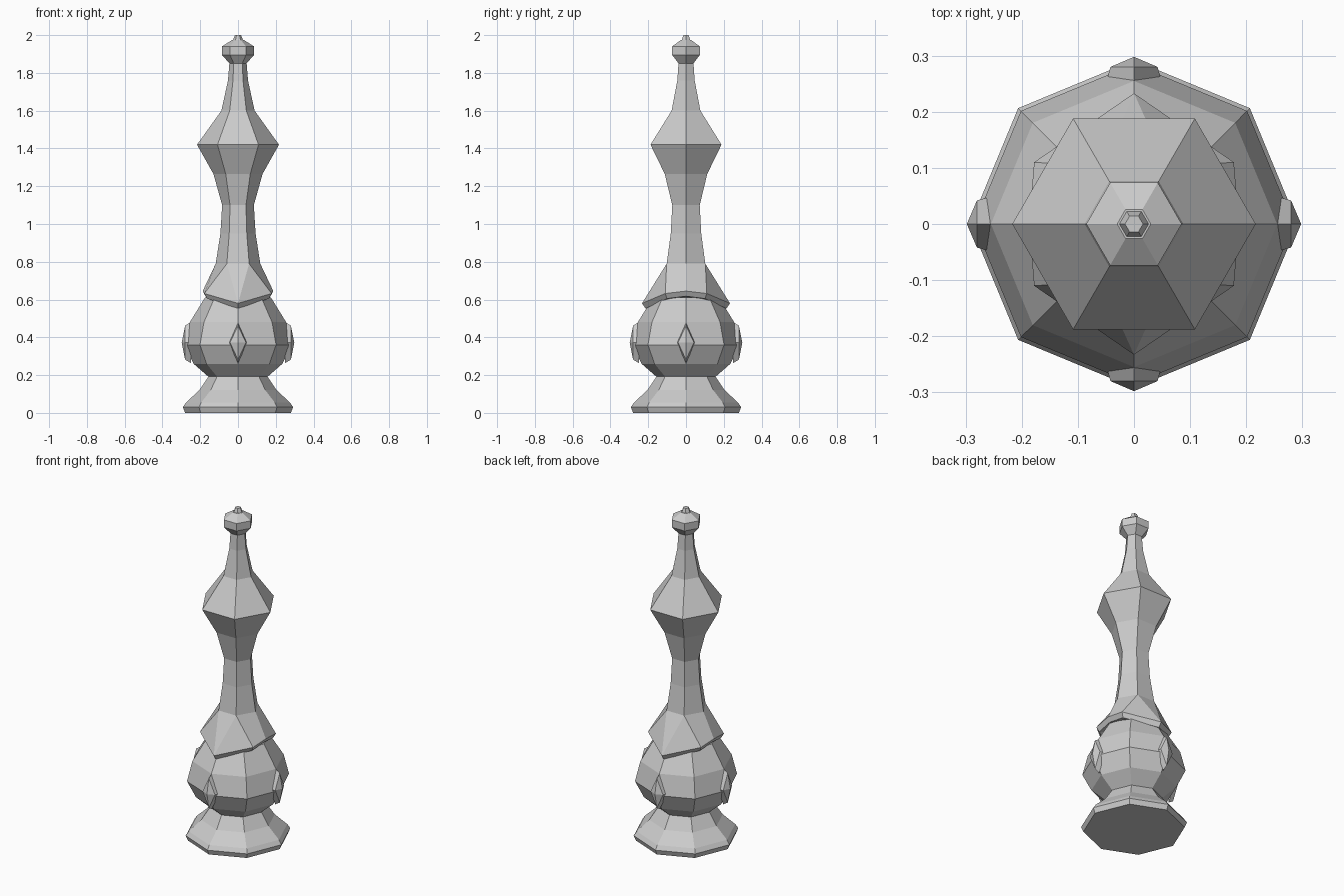
import bpy, bmesh, math

cube = bpy.data.objects.get("Cube")
if cube:
    bpy.data.objects.remove(cube)

stone = bpy.data.materials.new("plain_grey")
stone.use_nodes = True
GREY = (0.6, 0.6, 0.6, 1)
stone.diffuse_color = GREY
stone.node_tree.nodes["Principled BSDF"].inputs["Base Color"].default_value = GREY


def finish(name, bm):
    bmesh.ops.recalc_face_normals(bm, faces=bm.faces)
    mesh = bpy.data.meshes.new(name)
    bm.to_mesh(mesh)
    bm.free()
    mesh.materials.append(stone)
    obj = bpy.data.objects.new(name, mesh)
    bpy.context.collection.objects.link(obj)
    return obj


def ring(bm, radius, z, sides):
    step = math.tau / sides
    return [bm.verts.new((radius * math.cos(i * step), radius * math.sin(i * step), z))
            for i in range(sides)]


def bridge(bm, a, b):
    n = len(a)
    for i in range(n):
        j = (i + 1) % n
        bm.faces.new((a[i], a[j], b[j], b[i]))


def turned(name, profile, sides):
    """Faceted turned part with closed ends."""
    bm = bmesh.new()
    rings = [ring(bm, r, z, sides) for r, z in profile]
    for a, b in zip(rings, rings[1:]):
        bridge(bm, a, b)
    bm.faces.new(rings[0])
    bm.faces.new(rings[-1])
    return finish(name, bm)


# Octagonal foot and body
turned("foot", [(.28, 0), (.292, .03), (.275, .055), (.205, .12), (.155, .195)], 8)
turned("globe_body", [(.155, .19), (.235, .26), (.285, .36), (.255, .48), (.175, .61)], 8)

# Hexagonal neck, collar and tip
turned("neck", [(.118, .79), (.093, .95), (.084, 1.1), (.13, 1.265), (.217, 1.42),
                (.088, 1.6), (.053, 1.76), (.045, 1.86)], 6)
turned("knob", [(.045, 1.85), (.085, 1.895), (.085, 1.94), (.03, 1.975)], 6)
turned("finial", [(.028, 1.97), (.024, 1.98), (.016, 2.0)], 6)

# Flared hood with pointed front and back
bm = bmesh.new()
top = ring(bm, .118, .79, 6)
side, corner, tip = (.187, 0, .645), (.178, .11, .632), (0, .233, .58)
brim_points = [side, corner, tip, (-corner[0], corner[1], corner[2]),
               (-side[0], 0, side[2]), (-corner[0], -corner[1], corner[2]),
               (0, -tip[1], tip[2]), (corner[0], -corner[1], corner[2])]
brim = [bm.verts.new(p) for p in brim_points]
under = [bm.verts.new((x * .92, y * .92, z - .027)) for x, y, z in brim_points]
for h, b in ((0, 0), (3, 4)):
    t1, t2, t3, t0 = top[h + 1], top[h + 2], top[(h + 3) % 6], top[h]
    bm.faces.new((t0, brim[b], brim[b + 1], t1))
    bm.faces.new((t1, brim[b + 1], brim[b + 2]))
    bm.faces.new((t1, brim[b + 2], t2))
    bm.faces.new((t2, brim[b + 2], brim[b + 3]))
    bm.faces.new((t2, brim[b + 3], brim[(b + 4) % 8], t3))
bridge(bm, brim, under)
bm.faces.new(top)
centre = bm.verts.new((0, 0, .6))
for i in range(8):
    bm.faces.new((under[i], under[(i + 1) % 8], centre))
finish("hood", bm)


# Raised diamond studs on the body
def diamond(bm, depth, half_width, half_height):
    z = .372
    return [bm.verts.new(p) for p in ((depth, half_width, z), (depth, 0, z + half_height),
                                      (depth, -half_width, z), (depth, 0, z - half_height))]


for i, place in enumerate(("left", "back", "right", "front")):
    bm = bmesh.new()
    back = diamond(bm, .25, .05, .108)
    face = diamond(bm, .28, .042, .09)
    bridge(bm, back, face)
    peak = bm.verts.new((.298, 0, .372))
    for k in range(4):
        bm.faces.new((face[k], face[(k + 1) % 4], peak))
    bm.faces.new(back)
    stud = finish(place + "_diamond_stud", bm)
    stud.rotation_euler.z = i * math.pi / 2
